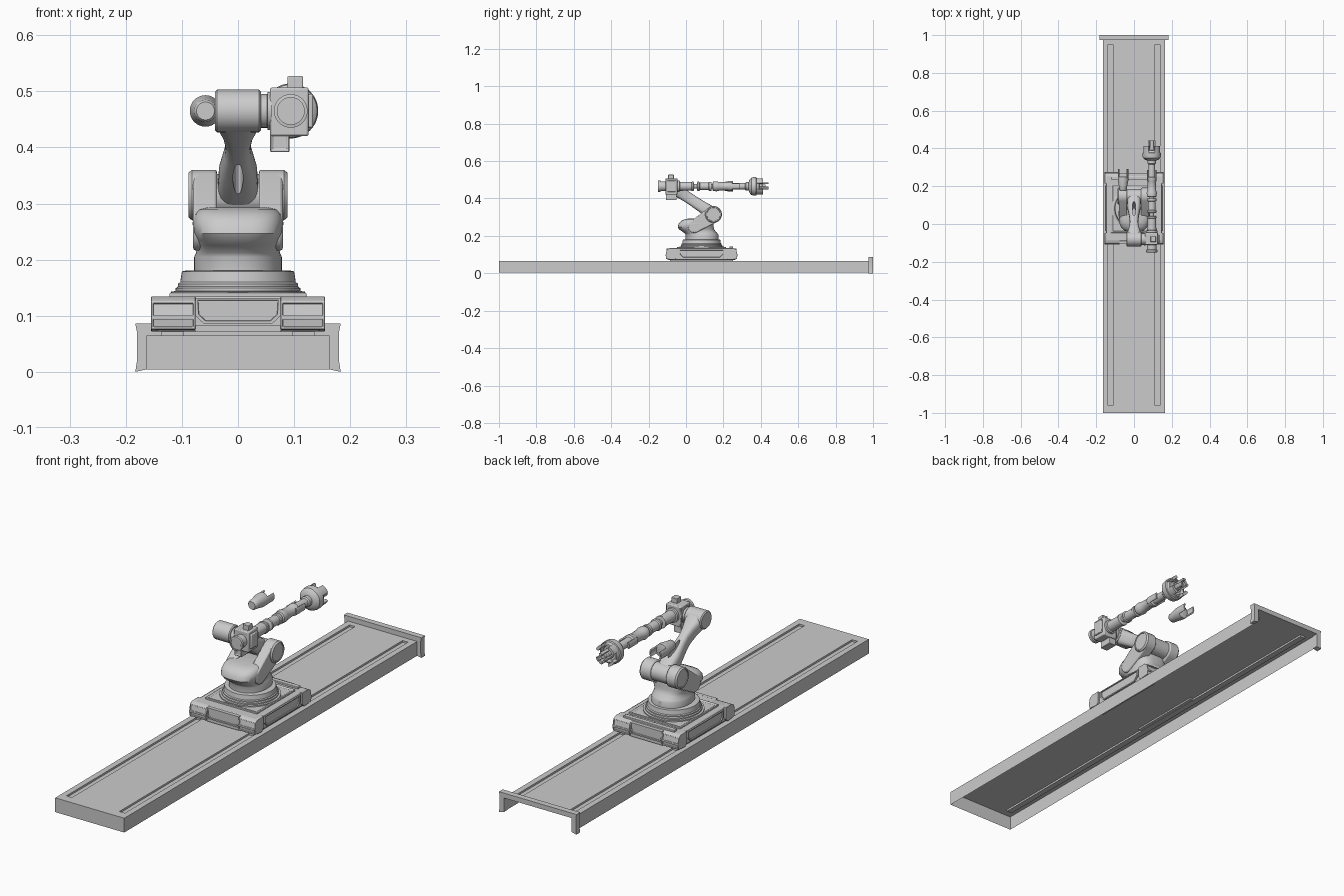
import bpy, bmesh
from math import sin, cos, pi, atan2, radians
from mathutils import Vector, Matrix

if "Cube" in bpy.data.objects:
    bpy.data.objects.remove(bpy.data.objects["Cube"])

CY = 0.083            # centre of carriage along the track
AX, AZ = 0.094, 0.465  # forearm axis


def finish(name, bm, smooth=True, bevel=0):
    bmesh.ops.recalc_face_normals(bm, faces=bm.faces)
    me = bpy.data.meshes.new(name)
    bm.to_mesh(me)
    bm.free()
    ob = bpy.data.objects.new(name, me)
    bpy.context.collection.objects.link(ob)
    if bevel:
        m = ob.modifiers.new("bevel", 'BEVEL')
        m.width, m.segments, m.limit_method = bevel, 2, 'ANGLE'
    if smooth:
        bpy.ops.object.select_all(action='DESELECT')
        ob.select_set(True)
        bpy.context.view_layer.objects.active = ob
        bpy.ops.object.shade_smooth_by_angle(angle=radians(35))
    return ob


def loft(name, rings, bevel=0):
    bm = bmesh.new()
    loops = [[bm.verts.new(p) for p in r] for r in rings]
    n = len(loops[0])
    for a, b in zip(loops, loops[1:]):
        for i in range(n):
            bm.faces.new((a[i], a[(i + 1) % n], b[(i + 1) % n], b[i]))
    bm.faces.new(loops[0])
    bm.faces.new(loops[-1])
    return finish(name, bm, bevel=bevel)


def lathe(name, profile, loc, axis='z', n=40):
    """profile is (radius, position along axis)"""
    put = {'x': lambda a, b, h: (h, a, b), 'y': lambda a, b, h: (a, h, b), 'z': lambda a, b, h: (a, b, h)}[axis]
    return loft(name, [[Vector(loc) + Vector(put(r * cos(2 * pi * i / n), r * sin(2 * pi * i / n), h))
                        for i in range(n)] for r, h in profile])


def prism(name, pts, axis, a, b, inset=None, thick=0.006, depth=0.004, bevel=0):
    put = {'x': lambda p, h: (h, *p), 'y': lambda p, h: (p[0], h, p[1]), 'z': lambda p, h: (*p, h)}[axis]
    bm = bmesh.new()
    lo, hi = [[bm.verts.new(put(p, h)) for p in pts] for h in (a, b)]
    n = len(pts)
    for i in range(n):
        bm.faces.new((lo[i], lo[(i + 1) % n], hi[(i + 1) % n], hi[i]))
    bm.faces.new(lo)
    bm.faces.new(hi)
    bmesh.ops.recalc_face_normals(bm, faces=bm.faces)
    if inset:
        fs = [f for f in bm.faces if f.normal.dot(Vector(inset)) > 0.95]
        bmesh.ops.inset_individual(bm, faces=fs, thickness=thick)
        bmesh.ops.inset_individual(bm, faces=fs, thickness=0.001, depth=-depth)
    return finish(name, bm, bevel=bevel)


def box(name, x, y, z, bevel=0, **k):
    return prism(name, [(x[0], y[0]), (x[1], y[0]), (x[1], y[1]), (x[0], y[1])], 'z', *z, bevel=bevel, **k)


def capsule(c1, r1, c2, r2, n=16):
    a = atan2(c2[1] - c1[1], c2[0] - c1[0])
    out = []
    for c, r, s in ((c1, r1, pi / 2), (c2, r2, -pi / 2)):
        out += [(c[0] + r * cos(a + s + pi * i / n), c[1] + r * sin(a + s + pi * i / n)) for i in range(n + 1)]
    return out


def superellipse(hx, hy, e, n=48):
    f = lambda v: abs(v) ** (2 / e) * (1 if v >= 0 else -1)
    return [(hx * f(cos(2 * pi * i / n)), hy * f(sin(2 * pi * i / n))) for i in range(n)]


# Track: open shell with two sunken rail grooves
bm = bmesh.new()
xs, ys = (-.163, -.138, -.112, .112, .138, .163), (-1, -.96, .95, 1)
g = [[bm.verts.new((x, y, .065)) for y in ys] for x in xs]
cells = {(i, j): bm.faces.new((g[i][j], g[i + 1][j], g[i + 1][j + 1], g[i][j + 1])) for i in range(5) for j in range(3)}
rim = [e for e in bm.edges if e.is_boundary and not all(v.co.y > .99 for v in e.verts)]
ret = bmesh.ops.extrude_edge_only(bm, edges=rim)
for v in ret['geom']:
    if isinstance(v, bmesh.types.BMVert):
        v.co.z = .004
for i in (1, 3):
    ret = bmesh.ops.extrude_face_region(bm, geom=[cells[i, 1]])
    for v in ret['geom']:
        if isinstance(v, bmesh.types.BMVert):
            v.co.z -= .008
    bm.faces.remove(cells[i, 1]) if cells[i, 1].is_valid else None
finish("track", bm, smooth=False)

# End stop: inverted U bracket
prism("track_end_bracket", [(-.183, 0), (-.16, .005), (-.16, .065), (.16, .065), (.16, .005), (.183, 0),
                            (.18, .02), (.18, .07), (.183, .086), (-.183, .086), (-.18, .07), (-.18, .02)], 'y', .975, 1)

# Carriage body, top plate and running shoes
box("carriage", (-.147, .147), (-.09, .256), (.072, .134), bevel=.004)
box("carriage_top_plate", (-.122, .122), (CY - .13, CY + .13), (.13, .141), bevel=.003, inset=(0, 0, 1), thick=.012)
box("carriage_rear_strip", (-.12, .12), (.232, .252), (.13, .142), bevel=.002)
for s in (1, -1):
    box("running_shoe", sorted((s * .097, s * .136)), (-.085, .25), (.058, .074))
    # side panels
    prism("carriage_side_panel", [(CY - .12, .128), (CY + .12, .128), (CY + .12, .1), (CY + .1, .08),
                                  (CY - .1, .08), (CY - .12, .1)], 'x', s * .14, s * .153, inset=(s, 0, 0))
    # end panels
    f = lambda y: CY + s * (y - CY)
    prism("carriage_end_panel", [(-.076, .132), (.076, .132), (.076, .1), (.06, .085), (-.06, .085), (-.076, .1)],
          'y', f(-.08), f(-.104), inset=(0, -s, 0))
    box("carriage_end_step", (-.077, .077), sorted((f(-.08), f(-.099))), (.071, .083))
    # corner blocks
    for t in (1, -1):
        prism("carriage_corner", [(f(y), z) for y, z in ((-.048, .134), (-.088, .134), (-.103, .126), (-.109, .097),
              (-.106, .076), (-.06, .072), (-.048, .085))], 'x', t * .076, t * .155,
              inset=(0, -s, .2), thick=.005, bevel=.001)

# Turntable
lathe("turntable", [(.119, .138), (.119, .143), (.111, .144), (.111, .149), (.107, .152), (.107, .157),
                    (.103, .16), (.1, .179), (.09, .181)], (0, CY, 0), n=56)

# Waist casting: neck swelling forward into a rounded body
sections = [(.178, .086, .078, .088, 2.2), (.205, .086, .078, .088, 2.2), (.212, .082, .075, .087, 2.3),
            (.225, .067, .072, .09, 2.6), (.235, .057, .074, .094, 2.8), (.247, .052, .079, .096, 3),
            (.265, .054, .081, .094, 3), (.28, .06, .078, .086, 3), (.289, .066, .07, .072, 3), (.293, .07, .055, .055, 3)]
loft("waist", [[(x, y + cy, z) for x, y in superellipse(hx, hy, e)] for z, cy, hx, hy, e in sections])

# Shoulder forks with round covers
SH, EL = Vector((.147, .315)), Vector((-.08, AZ))
for s in (1, -1):
    prism("shoulder_fork", capsule((.045, .25), .034, SH, .045), 'x', s * .037, s * .08, bevel=.005)
    lathe("shoulder_cover", [(.045, s * .07), (.045, s * .082), (.04, s * .088), (.036, s * .088), (.035, s * .086)],
          (0, *SH), 'x')
lathe("shoulder_hub", [(.038, -.04), (.038, .04)], (0, *SH), 'x')

# Lower arm, waisted, with a narrow slot
d = EL - SH
n2 = Vector((-d.y, d.x)).normalized()
rings = []
for t, hx, hn in ((-.03, .03, .032), (.1, .036, .034), (.28, .034, .031), (.5, .024, .029), (.62, .022, .029),
                  (.75, .027, .031), (.88, .037, .034), (1, .039, .036)):
    p = SH + d * t
    rings.append([(x, *(p + n2 * v)) for x, v in superellipse(hx, hn, 3, 40)])
arm = loft("lower_arm", rings)
bm = bmesh.new()
mid = SH + d * .36
rot = Matrix.Rotation(atan2(d.y, d.x), 4, 'X')
bmesh.ops.create_cone(bm, cap_ends=True, segments=20, radius1=1, radius2=1, depth=.3,
                      matrix=Matrix.Translation((0, *mid)) @ rot @ Matrix.Diagonal((.009, .045, 1, 1)))
cut = finish("slot_cutter", bm, False)
cut.hide_render = True
m = arm.modifiers.new("slot", 'BOOLEAN')
m.operation, m.object, m.solver = 'DIFFERENCE', cut, 'EXACT'
bpy.context.view_layer.objects.active = arm
bpy.ops.object.modifier_apply(modifier="slot")
bpy.data.objects.remove(cut)

# Elbow
lathe("elbow", [(.034, -.041), (.038, -.037), (.038, .037), (.034, .041)], (0, *EL), 'x')
lathe("elbow_joint", [(.03, .038), (.03, .052), (.034, .053), (.034, .06)], (0, *EL), 'x')

# Forearm gearbox with its small housings
box("gearbox", (.057, .126), (-.11, -.045), (.42, .507), bevel=.004)
box("gearbox_lower_housing", (.057, .092), (-.108, -.05), (.392, .43), bevel=.003, inset=(0, -1, 0))
box("gearbox_top_housing", (.088, .116), (-.095, -.065), (.5, .527), bevel=.002)
box("gearbox_side_lug", (.12, .134), (-.1, -.055), (.435, .495), bevel=.003)
lathe("rear_motor", [(.026, -.1), (.026, -.135), (.03, -.137), (.03, -.149), (.024, -.15), (.024, -.146)], (AX, 0, AZ), 'y')


def claws(name, x, y0, y1, r, count, width, thick, start=0):
    """axial prongs around a shaft"""
    for i in range(count):
        a0 = start + 2 * pi * i / count
        arc = [a0 + width * (k / 6 - .5) for k in range(7)]
        pts = [(x + r * cos(a), AZ + r * sin(a)) for a in arc] + \
              [(x + (r - thick) * cos(a), AZ + (r - thick) * sin(a)) for a in arc[::-1]]
        prism(name, pts, 'y', y0, y1)


# Forearm: sleeves joined by clawed couplings
lathe("forearm_rear", [(.03, -.05), (.03, -.035), (.024, -.033), (.023, .03), (.026, .032), (.026, .04), (.02, .042)],
      (AX, 0, AZ), 'y')
lathe("forearm_core", [(.013, .03), (.013, .09), (.013, .34)], (AX, 0, AZ), 'y')
lathe("forearm_middle", [(.017, .058), (.025, .062), (.025, .07), (.021, .074), (.02, .12), (.024, .123), (.024, .135)],
      (AX, 0, AZ), 'y')
lathe("forearm_front", [(.02, .142), (.025, .145), (.027, .165), (.024, .172), (.021, .225), (.024, .23), (.024, .245),
                        (.018, .25), (.017, .315), (.022, .32), (.022, .345)], (AX, 0, AZ), 'y')
claws("coupling_claw", AX, .225, .285, .026, 2, 1.2, .006)

# Wrist cup and gripper prongs
lathe("wrist_cup", [(.022, .335), (.036, .34), (.047, .35), (.049, .362), (.049, .375), (.044, .378), (.04, .39),
                    (.034, .392), (.03, .378), (.01, .376)], (AX, 0, AZ), 'y', 48)
claws("wrist_prong", AX, .365, .412, .046, 4, .8, .012, pi / 4)
lathe("tool_spindle", [(.015, .37), (.015, .405), (.009, .41), (.009, .425)], (AX, 0, AZ), 'y', 24)
claws("tool_finger", AX, .38, .442, .021, 3, .8, .008, pi / 2)

# Loose sleeve on the other side, tapered with two prongs
lathe("side_sleeve", [(.016, .175), (.02, .18), (.022, .2), (.028, .23), (.028, .25), (.022, .252)], (-.058, 0, AZ), 'y')
claws("side_sleeve_prong", -.058, .24, .29, .028, 2, 1.3, .006)
